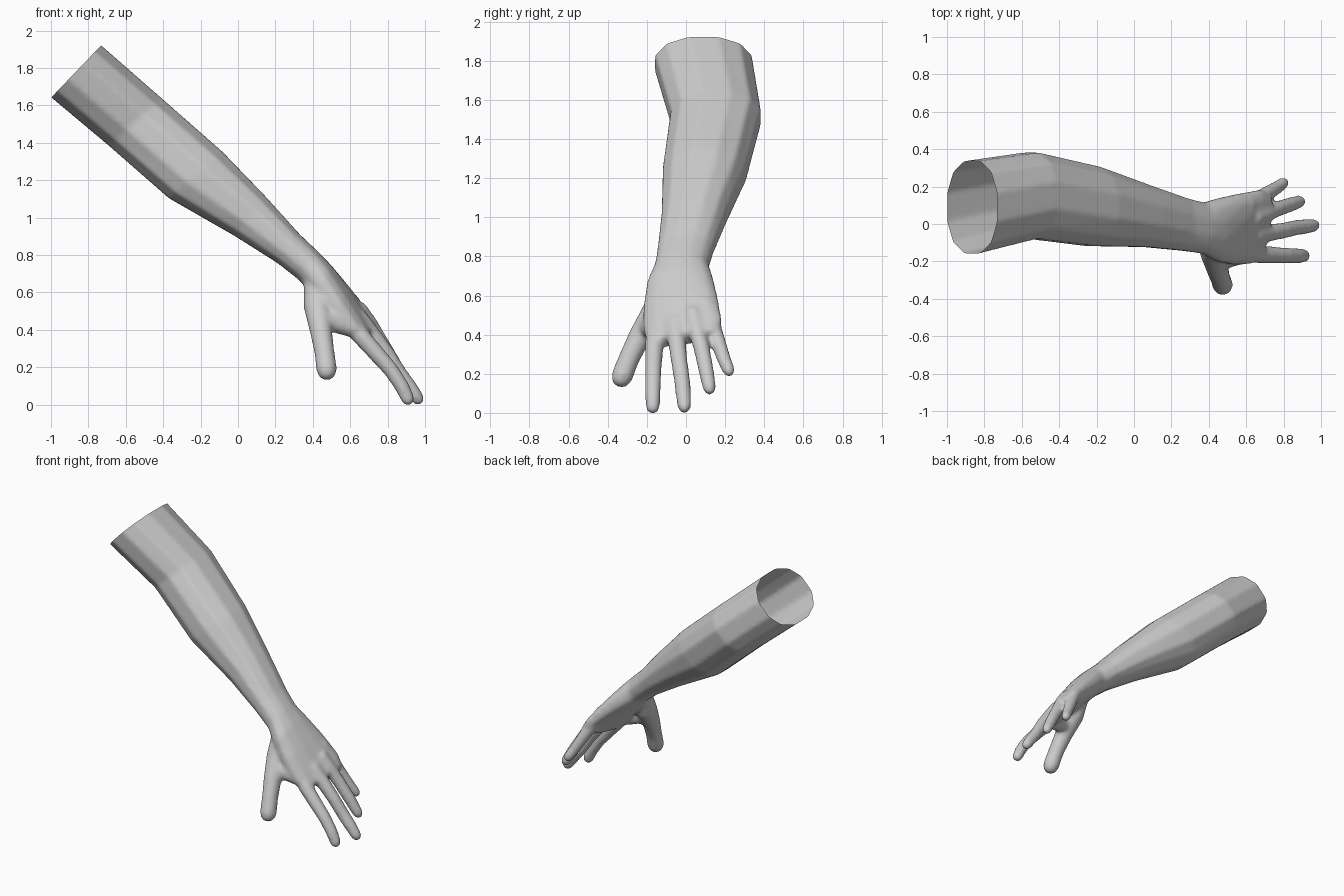
import bpy, bmesh
from math import cos, sin, pi, copysign
from mathutils import Vector

if "Cube" in bpy.data.objects:
    bpy.data.objects.remove(bpy.data.objects["Cube"])

bm = bmesh.new()


def loft(rings):
    """Skin a list of rings and close both ends."""
    loops = [[bm.verts.new(p) for p in ring] for ring in rings]
    n = len(loops[0])
    for a, b in zip(loops, loops[1:]):
        for i in range(n):
            j = (i + 1) % n
            bm.faces.new((a[i], a[j], b[j], b[i]))
    bm.faces.new(loops[0][::-1])
    bm.faces.new(loops[-1])


def section(top, bottom, y0, y1, tilt=0, n=12):
    """Rounded limb cross-section from its outline in the front and top views."""
    t, b = Vector((top[0], 0, top[1])), Vector((bottom[0], 0, bottom[1]))
    mid, half = (t + b) / 2, (t - b) / 2
    pts = []
    for i in range(n):
        a = 2 * pi * (i + 0.5) / n
        c, s = [copysign(abs(v) ** 0.88, v) * 1.02 for v in (cos(a), sin(a))]
        p = mid + half * c + half.normalized() * tilt * s
        p.y = (y0 + y1) / 2 + (y1 - y0) / 2 * s
        pts.append(p)
    return pts


def digit(path, n=12):
    """Round tube through (x, y, z, radius) points with domed tip."""
    pts = [(Vector(p[:3]), p[3]) for p in path]
    d = (pts[-1][0] - pts[-2][0]).normalized()
    tip, r = pts[-1]
    pts += [(tip + d * r * 0.6, r * 0.82), (tip + d * r * 0.98, r * 0.4)]
    rings = []
    for i, (p, r) in enumerate(pts):
        d = (pts[min(i + 1, len(pts) - 1)][0] - pts[max(i - 1, 0)][0]).normalized()
        u = d.cross(Vector((0, 1, 0))).normalized()
        v = d.cross(u)
        rings.append([p + (u * cos(2 * pi * k / n) + v * sin(2 * pi * k / n)) * r
                      for k in range(n)])
    loft(rings)


# forearm, wrist and palm
loft([section(*s) for s in (
    ((-0.77, 1.97), (-1.04, 1.69), -0.17, 0.33),
    ((-0.73, 1.93), (-1.00, 1.65), -0.16, 0.34),
    ((-0.41, 1.65), (-0.69, 1.39), -0.08, 0.385),
    ((-0.08, 1.36), (-0.37, 1.11), -0.12, 0.31),
    ((0.15, 1.12), (-0.02, 0.91), -0.125, 0.21),
    ((0.33, 0.92), (0.21, 0.765), -0.145, 0.14),
    ((0.42, 0.835), (0.325, 0.675), -0.16, 0.115),
    ((0.50, 0.75), (0.40, 0.60), -0.20, 0.14, 0.01),
    ((0.60, 0.62), (0.50, 0.50), -0.22, 0.165, 0.03),
    ((0.69, 0.49), (0.605, 0.40), -0.215, 0.185, 0.04),
    ((0.735, 0.42), (0.66, 0.35), -0.19, 0.16, 0.04))])

# four fingers, thumb, web of the thumb
digit([(0.60, -0.14, 0.45, 0.05), (0.657, -0.16, 0.375, 0.05), (0.737, -0.165, 0.285, 0.046),
       (0.817, -0.168, 0.195, 0.043), (0.877, -0.17, 0.105, 0.041), (0.907, -0.17, 0.04, 0.038)])
digit([(0.64, -0.06, 0.48, 0.05), (0.735, -0.045, 0.36, 0.047), (0.80, -0.035, 0.275, 0.044),
       (0.863, -0.02, 0.175, 0.043), (0.92, -0.013, 0.10, 0.041), (0.96, -0.008, 0.042, 0.037)])
digit([(0.64, 0.03, 0.53, 0.045), (0.70, 0.05, 0.445, 0.045), (0.765, 0.08, 0.34, 0.043),
       (0.835, 0.103, 0.225, 0.041), (0.885, 0.12, 0.135, 0.036)])
digit([(0.60, 0.10, 0.57, 0.045), (0.66, 0.13, 0.465, 0.045), (0.715, 0.165, 0.37, 0.041),
       (0.765, 0.195, 0.28, 0.037), (0.797, 0.219, 0.225, 0.034)])
digit([(0.42, -0.09, 0.66, 0.07), (0.425, -0.15, 0.53, 0.075), (0.444, -0.235, 0.40, 0.061),
       (0.462, -0.29, 0.29, 0.055), (0.474, -0.327, 0.195, 0.057)])
digit([(0.44, -0.20, 0.46, 0.06), (0.51, -0.18, 0.45, 0.055), (0.59, -0.16, 0.42, 0.05)])

bmesh.ops.recalc_face_normals(bm, faces=bm.faces[:])
mesh = bpy.data.meshes.new("arm_and_hand")
bm.to_mesh(mesh)
bm.free()
arm = bpy.data.objects.new("arm_and_hand", mesh)
bpy.context.collection.objects.link(arm)
bpy.context.view_layer.objects.active = arm
arm.select_set(True)

# fuse all parts into one skin
fuse = arm.modifiers.new("fuse", 'REMESH')
fuse.mode = 'VOXEL'
fuse.voxel_size = 0.011
bpy.ops.object.modifier_apply(modifier=fuse.name)

# soften the joins, mostly on the hand, and cut the upper end open
bm = bmesh.new()
bm.from_mesh(arm.data)
hand = [v for v in bm.verts if v.co.x > 0.3]
for group, times in ((bm.verts[:], 4), (hand, 5)):
    for _ in range(times):
        bmesh.ops.smooth_vert(bm, verts=group, factor=0.5,
                              use_axis_x=True, use_axis_y=True, use_axis_z=True)
bmesh.ops.bisect_plane(bm, geom=bm.verts[:] + bm.edges[:] + bm.faces[:],
                       plane_co=(-0.865, 0, 1.79), plane_no=(-0.72, 0, 0.69),
                       clear_outer=True)
low = min(v.co.z for v in bm.verts)
bmesh.ops.translate(bm, verts=bm.verts[:], vec=(0, 0, -low))
bm.to_mesh(arm.data)
bm.free()
bpy.ops.object.shade_smooth()
